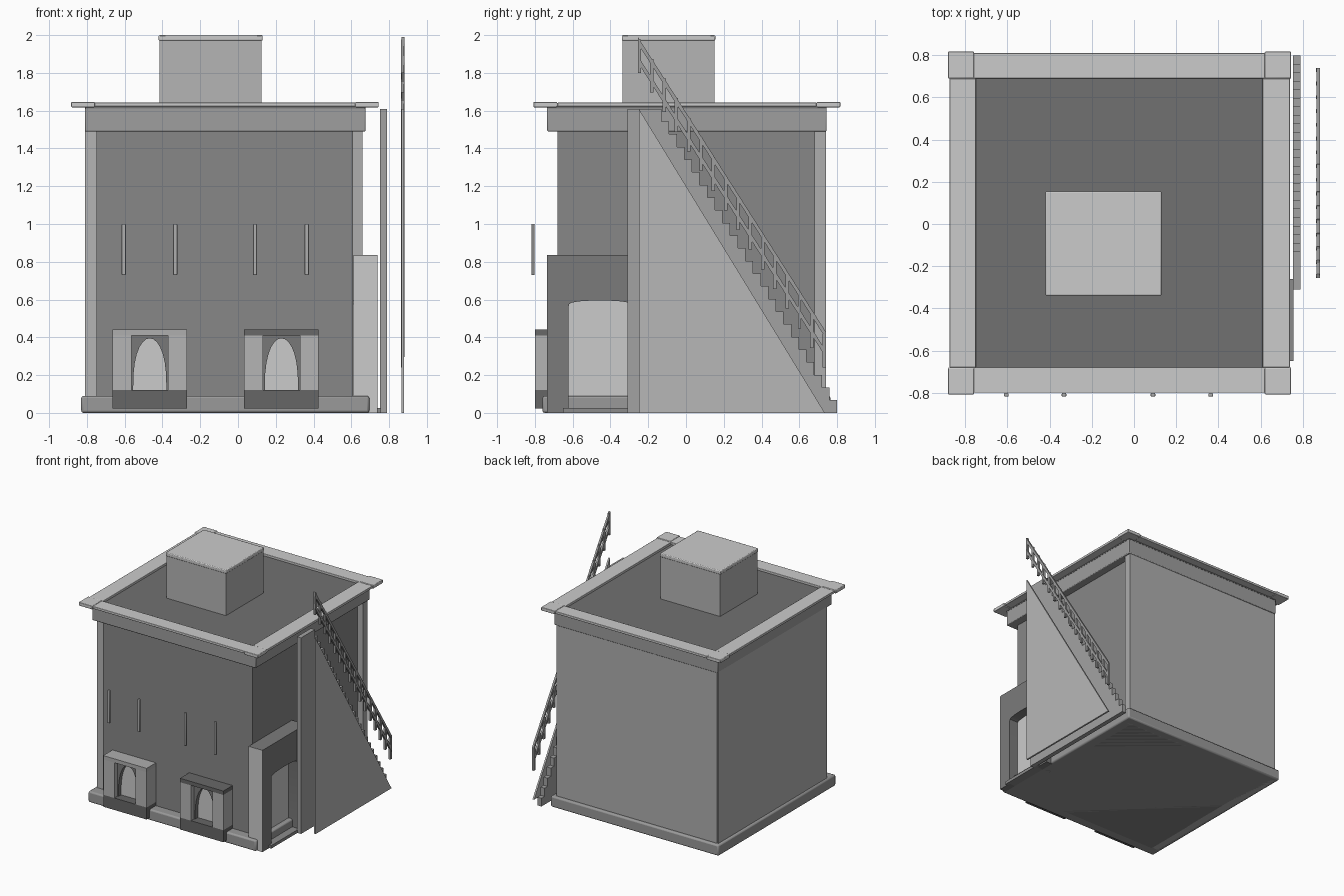
import bpy, bmesh, math

if "Cube" in bpy.data.objects:
    bpy.data.objects.remove(bpy.data.objects["Cube"])


def grey(ratio):
    """Grey material; ratio is the apparent brightness against plain grey."""
    name = "grey_%02d" % round(ratio * 100)
    m = bpy.data.materials.get(name) or bpy.data.materials.new(name)
    v = 0.8 * ratio ** 2.2
    m.diffuse_color = (v, v, v, 1)
    m.use_nodes = True
    m.node_tree.nodes["Principled BSDF"].inputs["Base Color"].default_value = m.diffuse_color
    return m


def finish(name, bm, shade, bevel=0.0):
    bmesh.ops.recalc_face_normals(bm, faces=bm.faces)
    me = bpy.data.meshes.new(name)
    bm.to_mesh(me)
    bm.free()
    me.materials.append(grey(shade))
    ob = bpy.data.objects.new(name, me)
    bpy.context.collection.objects.link(ob)
    if bevel:
        m = ob.modifiers.new("bevel", 'BEVEL')
        m.width, m.segments = bevel, 2
    return ob


def add_box(bm, x0, x1, y0, y1, z0, z1):
    v = bmesh.ops.create_cube(bm, size=1)["verts"]
    for p in v:
        p.co = ((x0 + x1) / 2 + p.co.x * (x1 - x0),
                (y0 + y1) / 2 + p.co.y * (y1 - y0),
                (z0 + z1) / 2 + p.co.z * (z1 - z0))


def boxes(name, shade, dims, bevel=0.0):
    bm = bmesh.new()
    for d in dims:
        add_box(bm, *d)
    return finish(name, bm, shade, bevel)


def add_prism(bm, pts, axis, a, b):
    """Extrude (u, z) profile along x (u is y) or along y (u is x)."""
    put = (lambda u, z, t: (t, u, z)) if axis == 'x' else (lambda u, z, t: (u, t, z))
    f = bm.faces.new([bm.verts.new(put(u, z, a)) for u, z in pts])
    r = bmesh.ops.extrude_face_region(bm, geom=[f])
    shift = put(0, 0, b - a)
    for g in r["geom"]:
        if isinstance(g, bmesh.types.BMVert):
            g.co.x += shift[0]
            g.co.y += shift[1]
            g.co.z += shift[2]


def prism(name, shade, pts, axis, a, b):
    bm = bmesh.new()
    add_prism(bm, pts, axis, a, b)
    return finish(name, bm, shade)


def arch(c, half, z0, spring, top, n=14, power=1.0):
    """Arch outline from bottom left over the top to bottom right."""
    pts = [(c - half, z0)]
    for i in range(n + 1):
        t = math.pi * (1 - i / n)
        pts.append((c + half * math.cos(t),
                    spring + (top - spring) * math.sin(t) ** power))
    return pts + [(c + half, z0)]


# main building: body, thicker rear and left walls, top band, plinth
boxes("body", 0.58, [(-0.75, 0.61, -0.68, 0.69, 0.0, 1.60)])
boxes("rear_wall", 0.75, [(-0.80, 0.66, 0.68, 0.74, 0.0, 1.5)])
boxes("left_wall", 0.78, [(-0.81, -0.745, -0.67, 0.735, 0.0, 1.5)])
boxes("top_band", 0.68, [(-0.81, 0.675, -0.735, 0.745, 1.49, 1.615)], 0.006)
boxes("plinth", 0.66, [(-0.83, 0.695, -0.76, 0.765, 0.0, 0.09)], 0.012)

# dark flat roof, coping strips and slightly larger corner stones
boxes("roof", 0.49, [(-0.81, 0.675, -0.735, 0.745, 1.612, 1.624)])
boxes("coping", 0.9, [(-0.88, 0.745, -0.80, -0.68, 1.622, 1.642),
                      (-0.88, 0.745, 0.69, 0.81, 1.622, 1.642),
                      (-0.875, -0.75, -0.68, 0.69, 1.622, 1.642),
                      (0.61, 0.74, -0.68, 0.69, 1.622, 1.642)], 0.003)
boxes("coping_corners", 0.88, [(x, x + 0.125, y, y + 0.125, 1.618, 1.646)
                               for x in (-0.883, 0.62) for y in (-0.808, 0.692)], 0.004)

# roof hut with cap slab
boxes("roof_hut", 0.78, [(-0.415, 0.125, -0.335, 0.15, 1.60, 1.972)])
boxes("hut_cap", 0.98, [(-0.42, 0.13, -0.34, 0.155, 1.97, 2.0)], 0.006)

# front windows: pillars, lintel, sill, arched spandrel and pane
for side, c, lintel in (("left", -0.467, 0.75), ("right", 0.23, 0.45)):
    a, b = c - 0.197, c + 0.197
    boxes(side + "_window_pillars", 0.78, [(a, c - 0.097, -0.8, -0.67, 0.12, 0.41),
                                           (c + 0.097, b, -0.8, -0.67, 0.12, 0.41)])
    boxes(side + "_window_lintel", lintel, [(a, b, -0.8, -0.67, 0.41, 0.442)])
    boxes(side + "_window_sill", 0.44, [(a, b, -0.8, -0.67, 0.022, 0.12)])
    hole = arch(c, 0.088, 0.12, 0.13, 0.395, power=0.8)
    prism(side + "_window_arch", 0.52, [(c - 0.1, 0.12)] + hole +
          [(c + 0.1, 0.12), (c + 0.1, 0.415), (c - 0.1, 0.415)], 'y', -0.76, -0.72)
    prism(side + "_window_pane", 0.95, hole, 'y', -0.725, -0.70)

# floating slit strips in front of the wall
boxes("slit_strips", 0.75, [(x - 0.011, x + 0.011, -0.818, -0.802, 0.73, 1.0)
                            for x in (-0.605, -0.332, 0.09, 0.364)], 0.004)

# side doorway
dc = -0.455
door = arch(dc, 0.167, 0.0, 0.56, 0.595, power=0.5)
prism("door_surround", 0.53, [(dc - 0.28, 0.0)] + door +
      [(dc + 0.28, 0.0), (dc + 0.28, 0.835), (dc - 0.28, 0.835)], 'x', 0.612, 0.738)
# paler front reveal of the door surround
boxes("door_surround_side", 0.84, [(0.612, 0.737, dc - 0.282, dc - 0.27, 0.0, 0.834)])
prism("door_leaf", 0.92, arch(dc, 0.167, 0.09, 0.56, 0.595, power=0.5), 'x', 0.60, 0.66)
boxes("door_step", 0.6, [(0.65, 0.757, dc - 0.195, dc + 0.195, 0.0, 0.025)])

# staircase: stepped slab
n, top, y0, y1 = 24, 1.61, -0.17, 0.80
steps = [(-0.31, 0.0), (-0.31, top)]
for i in range(n):
    y = y0 + (y1 - y0) * (i + 1) / n
    steps += [(y, top * (n - i) / n), (y, top * (n - i - 1) / n)]
prism("staircase", 0.7, steps, 'x', 0.753, 0.79)

# triangular side panel
prism("stair_side_panel", 0.79, [(-0.25, 0.0), (-0.25, 1.61), (0.735, 0.0)], 'x', 0.866, 0.88)

# handrail: two sloped rails and balusters
ra, rb, za, zb = -0.255, 0.74, 1.99, 0.43
bm = bmesh.new()
for drop in (0.0, 0.10):
    add_prism(bm, [(ra, za - drop), (rb, zb - drop),
                   (rb, zb - drop - 0.035), (ra, za - drop - 0.035)], 'x', 0.865, 0.881)
for i in range(16):
    t = i / 15
    y = ra + 0.009 + (rb - ra - 0.018) * t
    z = za + (zb - za) * t
    add_box(bm, 0.864, 0.88, y - 0.009, y + 0.009, z - 0.19, z - 0.012)
finish("handrail", bm, 0.68)

# smooth shading with sharp edges kept
bpy.ops.object.select_all(action='SELECT')
bpy.context.view_layer.objects.active = bpy.context.selected_objects[0]
bpy.ops.object.shade_smooth_by_angle(angle=math.radians(30))
